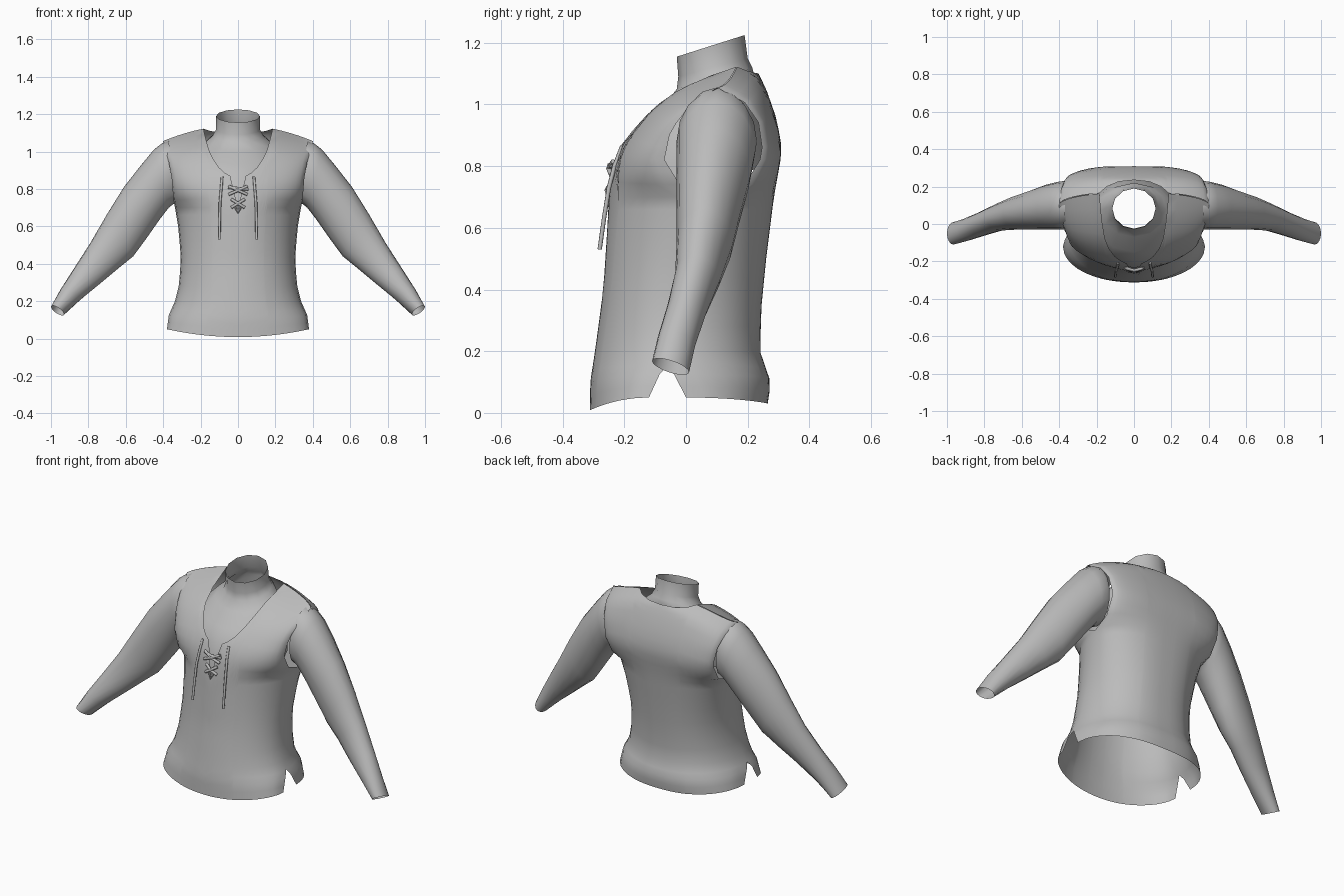
import bpy, bmesh, math
from mathutils import Vector

if "Cube" in bpy.data.objects:
    bpy.data.objects.remove(bpy.data.objects["Cube"])

cloth = bpy.data.materials.new("grey cloth")
cloth.diffuse_color = (0.5, 0.5, 0.5, 1)
cloth.use_nodes = True
cloth.node_tree.nodes["Principled BSDF"].inputs["Base Color"].default_value = cloth.diffuse_color


def finish(name, bm):
    bmesh.ops.remove_doubles(bm, verts=bm.verts, dist=0.0005)
    bmesh.ops.recalc_face_normals(bm, faces=bm.faces)
    me = bpy.data.meshes.new(name)
    bm.to_mesh(me)
    bm.free()
    me.materials.append(cloth)
    me.shade_smooth()
    me.set_sharp_from_angle(angle=math.radians(50))
    ob = bpy.data.objects.new(name, me)
    bpy.context.collection.objects.link(ob)
    return ob


def lerp(table, t):
    """Read a value from a list of (key, value) pairs."""
    if t <= table[0][0]:
        return table[0][1]
    for (a, va), (b, vb) in zip(table, table[1:]):
        if t <= b:
            return va + (vb - va) * (t - a) / (b - a)
    return table[-1][1]


def skin(bm, rows, closed):
    """Bridge equal rows of points with quads."""
    vs = [[bm.verts.new(p) for p in row] for row in rows]
    n = len(rows[0])
    for a, b in zip(vs, vs[1:]):
        for i in range(n if closed else n - 1):
            j = (i + 1) % n
            bm.faces.new((a[i], a[j], b[j], b[i]))


# Vest body: front and back panels, sewn at the side seams and shoulder ridge
TOP = 1.14
WIDTH = [(0, .38), (.1, .37), (.2, .337), (.3, .312), (.45, .306), (.6, .32),
         (.75, .345), (.9, .355), (1.0, .37), (1.1, .392), (TOP, .402)]
FRONT_MID = [(0, -.312), (.1, -.31), (.2, -.295), (.4, -.268), (.6, -.255), (.7, -.25),
             (.8, -.235), (.87, -.21), (.93, -.17), (1.0, -.11), (1.05, -.045),
             (1.1, .05), (TOP, .17)]
BACK_MID = [(0, .265), (.08, .275), (.2, .24), (.35, .245), (.5, .26), (.7, .285),
            (.85, .312), (.95, .295), (1.05, .26), (1.1, .235), (TOP, .17)]
FRONT_EDGE = [(0, -.12), (.13, -.075), (.14, -.06), (.4, -.02), (.6, .05), (.7, .09),
              (.75, -.02), (.85, -.07), (.97, -.05), (1.06, .01), (TOP, .10)]
BACK_EDGE = [(0, 0), (.13, -.05), (.14, -.06), (.4, -.02), (.6, .05), (.7, .09),
             (.75, .19), (.87, .25), (1.0, .235), (1.08, .19), (TOP, .10)]
# neckline height by distance from the middle
FRONT_CUT = [(0, .69), (.022, .78), (.045, .87), (.055, .875), (.08, .89), (.11, .92),
             (.14, .97), (.158, 1.02), (.168, 1.08), (.175, TOP)]
BACK_CUT = [(0, 1.10), (.08, 1.105), (.14, 1.12), (.175, TOP)]
ROWS = [0, .05, .1, .14, .2, .28, .36, .44, .52, .6, .66, .7, .75, .8, .85, .9, .95,
        1.0, 1.04, 1.08, 1.11, 1.13, TOP]
half = [k / .38 for k, _ in FRONT_CUT] + [.58, .70, .80, .88, .94, .98, 1.0]
COLS = [-u for u in reversed(half[1:])] + half


def vest_point(u, t, mid, edge, hem_mid, power):
    a = abs(u)
    hem = hem_mid + (.05 - hem_mid) * a * a
    shoulder = TOP - .085 * a * a
    z = t
    if t < .2:
        z = .2 - (.2 - t) * (.2 - hem) / .2
    elif t > .7:
        z = .7 + (t - .7) * (shoulder - .7) / (TOP - .7)
    bulge = math.sqrt(max(0, 1 - a ** power))
    e = lerp(edge, t)
    return (u * lerp(WIDTH, t), e + (lerp(mid, t) - e) * bulge, z)


bm = bmesh.new()
for mid, edge, cut, hem_mid, power in (
        (FRONT_MID, FRONT_EDGE, FRONT_CUT, .008, 2.1),
        (BACK_MID, BACK_EDGE, BACK_CUT, .03, 2.5)):
    grid = []
    for u in COLS:
        scale = lerp(cut, abs(u) * .38) / TOP
        grid.append([vest_point(u, t * scale, mid, edge, hem_mid, power) for t in ROWS])
    skin(bm, grid, False)
finish("vest_body", bm)

# Undershirt collar and chest: z front, z back, y front, y back, half width
COLLAR = [(1.155, 1.225, -.03, .19, .117), (1.09, 1.15, -.025, .20, .117),
          (1.05, 1.12, -.03, .215, .135), (1.0, 1.10, -.07, .22, .175),
          (.93, 1.07, -.15, .22, .22), (.86, 1.03, -.20, .23, .25),
          (.75, .90, -.235, .25, .27), (.62, .80, -.24, .25, .27)]
bm = bmesh.new()
rings = []
for zf, zb, yf, yb, rx in COLLAR:
    ring = []
    for i in range(12):
        a = 2 * math.pi * i / 12
        c = math.cos(a)
        ring.append((rx * math.sin(a), (yf + yb) / 2 - c * (yb - yf) / 2,
                     (zf + zb) / 2 + c * (zf - zb) / 2))
    rings.append(ring)
skin(bm, rings, True)
finish("undershirt_collar", bm)

# Sleeves: upper x z, lower x z, y front, y back
SLEEVE = [(.37, 1.055, .33, .72, -.02, .22), (.405, 1.045, .345, .72, -.03, .23),
          (.45, 1.01, .37, .70, -.03, .225), (.52, .925, .42, .635, -.03, .21),
          (.61, .81, .49, .535, -.03, .18), (.70, .665, .56, .44, -.03, .15),
          (.79, .51, .64, .375, -.035, .11), (.88, .37, .73, .30, -.06, .065),
          (.95, .26, .84, .21, -.09, .03), (1.0, .17, .93, .13, -.11, .01)]
for side, name in ((1, "left_sleeve"), (-1, "right_sleeve")):
    bm = bmesh.new()
    rings = []
    for k, (ux, uz, lx, lz, yf, yb) in enumerate(SLEEVE):
        tilt = .018 * k / (len(SLEEVE) - 1)
        ring = []
        for i in range(16):
            a = 2 * math.pi * i / 16
            c, s = math.cos(a), math.sin(a)
            ring.append((side * ((ux + lx) / 2 + c * (ux - lx) / 2),
                         (yf + yb) / 2 + s * (yb - yf) / 2,
                         (uz + lz) / 2 + c * (uz - lz) / 2 - tilt * s))
        rings.append(ring)
    skin(bm, rings, True)
    finish(name, bm)


# Cords: round tubes along a path
def cord(name, pts, r):
    pts = [Vector(p) for p in pts]
    bm = bmesh.new()
    rings = []
    for i, p in enumerate(pts):
        d = (pts[min(i + 1, len(pts) - 1)] - pts[max(i - 1, 0)]).normalized()
        n = d.cross(Vector((0, 1, 0))).normalized()
        b = d.cross(n)
        rings.append([p + r * (math.cos(a) * n + math.sin(a) * b)
                      for a in (k * math.pi / 4 for k in range(8))])
    skin(bm, rings, True)
    for ring in (rings[0], rings[-1]):
        bm.faces.new([bm.verts.new(p) for p in ring])
    finish(name, bm)


for side, name in ((1, "left"), (-1, "right")):
    # hanging lace ends
    cord(name + "_hanging_lace",
         [(side * .085, -.207, .865), (side * .09, -.232, .80), (side * .096, -.25, .73),
          (side * .098, -.266, .63), (side * .1, -.28, .53)], .007)
    # crossed lacing over the neck slit
    for k, (z, w, drop) in enumerate(((.815, .05, .045), (.745, .036, .045))):
        cord(f"{name}_crossed_lace_{k + 1}",
             [(-side * w, -.236 - .1 * (.815 - z), z), (0, -.251 - .08 * (.815 - z), z - drop / 2),
              (side * w, -.242 - .1 * (.815 - z), z - drop)], .008)
cord("top_lace", [(-.052, -.233, .808), (0, -.248, .803), (.055, -.234, .798)], .008)
cord("bottom_lace", [(-.014, -.249, .70), (0, -.256, .672), (.014, -.249, .70)], .006)
